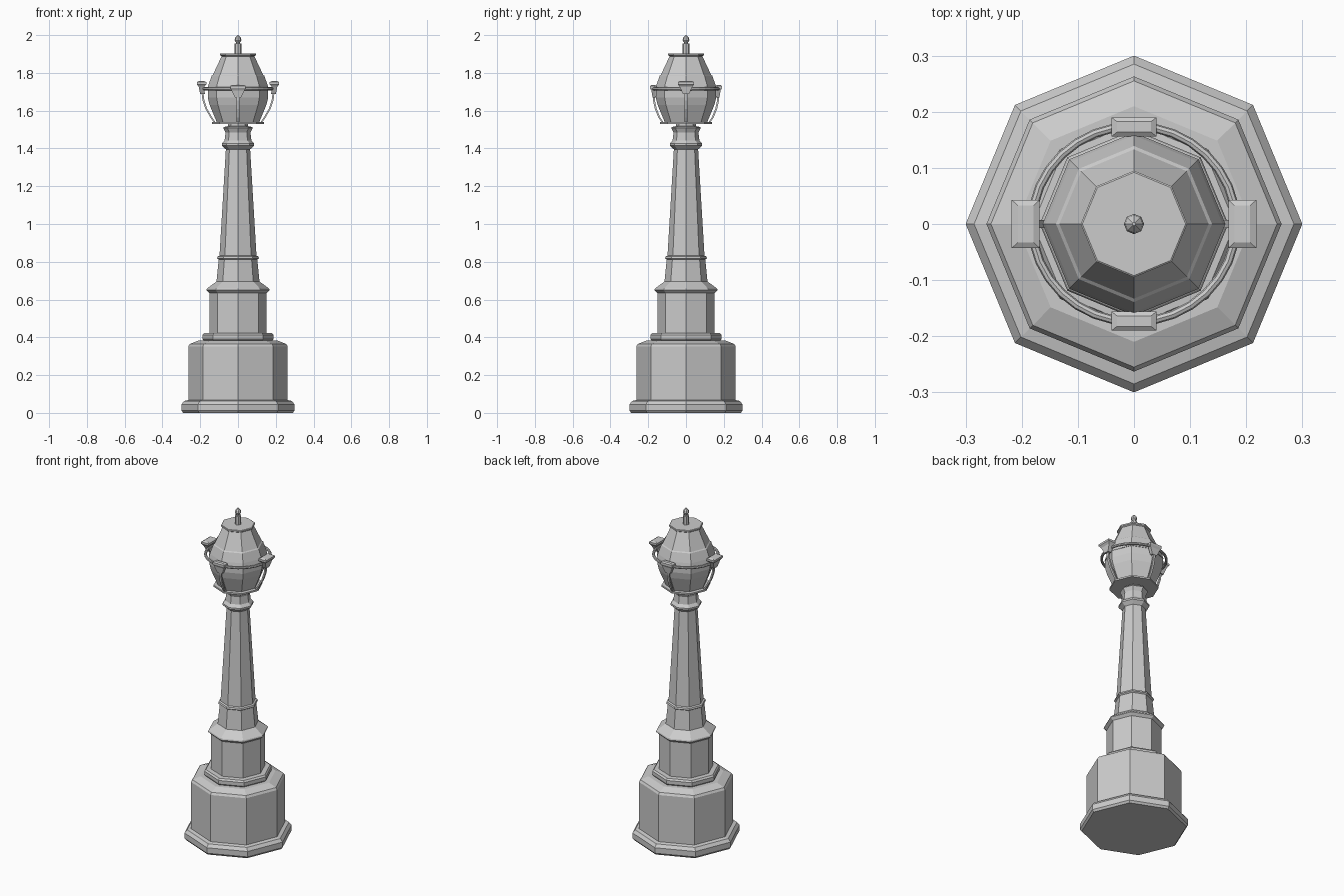
import bpy, bmesh, math
from mathutils import Matrix, Vector

if "Cube" in bpy.data.objects:
    bpy.data.objects.remove(bpy.data.objects["Cube"])


def make_object(name, bm):
    bmesh.ops.recalc_face_normals(bm, faces=bm.faces)
    mesh = bpy.data.meshes.new(name)
    bm.to_mesh(mesh)
    bm.free()
    ob = bpy.data.objects.new(name, mesh)
    bpy.context.collection.objects.link(ob)
    return ob


def lathe(name, profile, sides=8):
    """Capped faceted solid from (radius, height) pairs."""
    bm = bmesh.new()
    rings = []
    for r, z in profile:
        rings.append([bm.verts.new((r * math.cos(math.tau * i / sides),
                                    r * math.sin(math.tau * i / sides), z))
                      for i in range(sides)])
    for a, b in zip(rings, rings[1:]):
        for i in range(sides):
            j = (i + 1) % sides
            bm.faces.new((a[i], a[j], b[j], b[i]))
    bm.faces.new(rings[0])
    bm.faces.new(rings[-1])
    return make_object(name, bm)


def prism(bm, sections):
    """Stack of rectangles: (x centre, x half, y half, z)."""
    loops = [[bm.verts.new((cx + sx * hx, sy * hy, z))
              for sx, sy in ((-1, -1), (1, -1), (1, 1), (-1, 1))]
             for cx, hx, hy, z in sections]
    for a, b in zip(loops, loops[1:]):
        for i in range(4):
            j = (i + 1) % 4
            bm.faces.new((a[i], a[j], b[j], b[i]))
    bm.faces.new(loops[0])
    bm.faces.new(loops[-1])


# Octagonal pedestal
lathe("base", [(.29, 0), (.30, .012), (.30, .045), (.285, .063), (.263, .068),
               (.263, .352), (.255, .365), (.21, .383)])
lathe("base_ring", [(.18, .38), (.188, .39), (.188, .412), (.18, .422), (.15, .424)])
lathe("pedestal", [(.152, .42), (.152, .635), (.168, .65), (.165, .658), (.112, .697)])

# Tapered shaft with bands
lathe("shaft", [(.114, .695), (.102, .812), (.111, .818), (.108, .828), (.098, .832),
                (.064, 1.40)])
lathe("collar", [(.064, 1.395), (.086, 1.415), (.086, 1.425), (.071, 1.442),
                 (.066, 1.485), (.078, 1.508), (.075, 1.514), (.052, 1.518), (.052, 1.532)])

# Lantern
lathe("lantern_plate", [(.137, 1.53), (.137, 1.54)])
lathe("lantern_globe", [(.112, 1.538), (.15, 1.63), (.16, 1.67), (.16, 1.715)])
lathe("lantern_roof", [(.163, 1.713), (.158, 1.733), (.139, 1.785), (.133, 1.79),
                       (.087, 1.888)])
lathe("roof_cap", [(.082, 1.885), (.095, 1.893), (.095, 1.901), (.092, 1.903)])
lathe("finial", [(.018, 1.90), (.018, 1.955), (.010, 1.957), (.012, 1.963),
                 (.018, 1.972), (.015, 1.986), (.003, 2.0)])

# Slim hoop around the lantern
bpy.ops.mesh.primitive_torus_add(major_radius=.18, minor_radius=.008,
                                 major_segments=32, minor_segments=8,
                                 location=(0, 0, 1.716))
hoop = bpy.context.object
hoop.name = "hoop"
hoop.scale = (1.01, .97, 1)

# Four clasps on the hoop, with curved straps down to the plate
for k, side in enumerate(("right", "back", "left", "front")):
    on_x = k % 2 == 0
    cx, hx, hy, top = (.193, .025, .043, 1.757) if on_x else (.173, .017, .040, 1.737)
    turn = Matrix.Rotation(k * math.pi / 2, 4, 'Z')

    bm = bmesh.new()
    prism(bm, [(cx - .005, hx * .5, .016, top - .068), (cx, hx * .6, .034, top - .03),
               (cx, hx, hy, top - .018), (cx, hx, hy, top - .006),
               (cx, hx * .55, hy * .76, top)])
    bm.transform(turn)
    make_object("clasp_" + side, bm)

    bm = bmesh.new()
    path = [(cx - .004, top - .055), (.183 if on_x else .17, 1.655), (.168 if on_x else .16, 1.61),
            (.142, 1.565), (.122, 1.536)]
    prism(bm, [(x, .005, .007, z) for x, z in path])
    bm.transform(turn)
    make_object("strap_" + side, bm)
